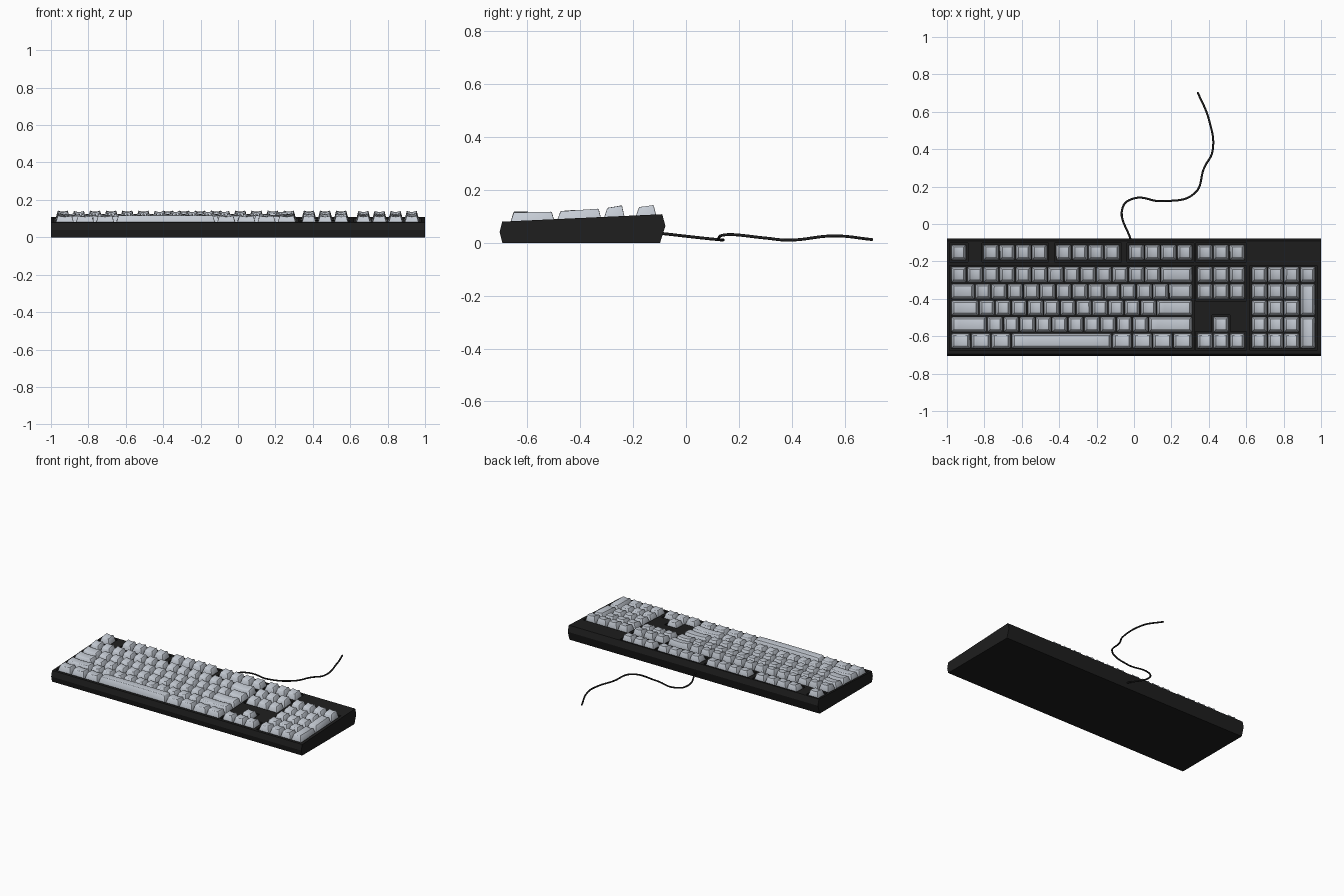
import bpy, bmesh
from mathutils import Vector

if "Cube" in bpy.data.objects:
    bpy.data.objects.remove(bpy.data.objects["Cube"])

U, V = 0.0863, 0.0885            # key pitch across and along
MAIN, NAV, PAD = -0.98, 0.336, 0.627
ROW_Y = [-0.626 + V * i for i in range(5)] + [-0.152]
# height of the key top above the deck: front edge, rear edge
ROW_H = [(0.034, 0.031), (0.031, 0.029), (0.030, 0.032),
         (0.028, 0.033), (0.034, 0.041), (0.032, 0.037)]


def deck(y):
    return 0.08 + 0.0463 * (y + 0.695)


def material(name, rgb):
    m = bpy.data.materials.new(name)
    m.diffuse_color = (*rgb, 1)
    m.use_nodes = True
    m.node_tree.nodes["Principled BSDF"].inputs["Base Color"].default_value = m.diffuse_color
    return m


DARK = material("dark_plastic", (0.013, 0.013, 0.013))
LIGHT = material("key_plastic", (0.56, 0.60, 0.66))


def finish(name, bm, mat):
    bmesh.ops.recalc_face_normals(bm, faces=bm.faces)
    me = bpy.data.meshes.new(name)
    bm.to_mesh(me)
    bm.free()
    ob = bpy.data.objects.new(name, me)
    bpy.context.collection.objects.link(ob)
    if mat:
        me.materials.append(mat)
    return ob


def box(bm, x0, x1, y0, y1, z0, z1):
    vs = bmesh.ops.create_cube(bm, size=1)["verts"]
    for v in vs:
        v.co = Vector((x0 if v.co.x < 0 else x1, y0 if v.co.y < 0 else y1,
                       z0(v.co.y < 0) if v.co.z < 0 else z1))


# case: side profile extruded across x
bm = bmesh.new()
prof = [(-0.695, 0), (-0.705, 0.04), (-0.695, 0.08),
        (-0.09, 0.108), (-0.078, 0.064), (-0.098, 0)]
ends = [[bm.verts.new((x, y, z)) for y, z in prof] for x in (-1, 1)]
for e in ends:
    bm.faces.new(e)
for i in range(6):
    j = (i + 1) % 6
    bm.faces.new((ends[0][i], ends[0][j], ends[1][j], ends[1][i]))
case = finish("case", bm, DARK)

# shallow wells around each key cluster
bm = bmesh.new()


def well(x, w, r0, r1):
    g = 0.006
    y0, y1 = ROW_Y[r0] - V / 2 - g, ROW_Y[r1] + V / 2 + g
    box(bm, x - g, x + w * U + g, y0, y1,
        lambda front: deck(y0 if front else y1) - 0.02, 0.3)


well(MAIN, 15, 0, 4)
well(NAV, 3, 3, 4)
well(NAV, 3, 0, 0)
well(NAV + U, 1, 0, 1)
well(PAD, 4, 0, 4)
for x, w in ((MAIN, 1), (MAIN + 2 * U, 4), (MAIN + 6.5 * U, 4),
             (MAIN + 11 * U, 4), (NAV, 3)):
    well(x, w, 5, 5)
cutter = finish("well_cutter", bm, None)
cutter.hide_render = True
mod = case.modifiers.new("wells", 'BOOLEAN')
mod.object, mod.operation, mod.solver, mod.use_self = cutter, 'DIFFERENCE', 'EXACT', True
bpy.context.view_layer.objects.active = case
bpy.ops.object.modifier_apply(modifier="wells")
bpy.data.objects.remove(cutter)


def key(bm, x, row, w=1, tall=1, dish=0.006):
    """Tapered keycap with a scooped top; x is the left edge of its cell."""
    n, gap = 6, 0.0025
    x0, x1 = x + gap, x + w * U - gap
    y0, y1 = ROW_Y[row] - V / 2 + gap, ROW_Y[row] + V * (tall - 0.5) - gap
    t0, t1 = y0 + 0.016, y1 - 0.012
    hf, hr = ROW_H[row][0], ROW_H[row + tall - 1][1]
    rows = []
    for by, ty, h in ((y0, t0, hf), (y1, t1, hr)):
        base, top = [], []
        for i in range(n + 1):
            f = i / n
            d = dish * (1 - (2 * f - 1) ** 2)
            base.append(bm.verts.new((x0 + (x1 - x0) * f, by, deck(by) - 0.014)))
            top.append(bm.verts.new((x0 + 0.014 + (x1 - x0 - 0.028) * f, ty,
                                     deck(ty) + h - d)))
        rows.append((base, top))
    (fb, ft), (rb, rt) = rows
    for a, b in ((fb, ft), (ft, rt), (rt, rb), (rb, fb)):
        for i in range(n):
            bm.faces.new((a[i], a[i + 1], b[i + 1], b[i]))
    for i in (0, n):
        bm.faces.new((fb[i], ft[i], rt[i], rb[i]))


def key_row(bm, x, row, widths):
    for w in widths:
        key(bm, x, row, w, dish=-0.002 if w > 6 else 0.006)
        x += w * U


def finish_keys(name, bm):
    ob = finish(name, bm, LIGHT)
    bev = ob.modifiers.new("soft_edges", 'BEVEL')
    bev.width, bev.segments, bev.limit_method = 0.003, 2, 'ANGLE'
    bev.angle_limit = 0.7
    bpy.ops.object.select_all(action='DESELECT')
    ob.select_set(True)
    bpy.context.view_layer.objects.active = ob
    bpy.ops.object.modifier_apply(modifier="soft_edges")
    bpy.ops.object.shade_smooth_by_angle(angle=0.6)


# main block
bm = bmesh.new()
for r, widths in enumerate(([1.25] * 3 + [6.25] + [1.25] * 4,
                            [2.25] + [1] * 10 + [2.75],
                            [1.75] + [1] * 11 + [2.25],
                            [1.5] + [1] * 12 + [1.5],
                            [1] * 13 + [2])):
    key_row(bm, MAIN, r, widths)
finish_keys("main_keys", bm)

# function row
bm = bmesh.new()
key(bm, MAIN, 5)
for u in (2, 6.5, 11):
    key_row(bm, MAIN + u * U, 5, [1] * 4)
finish_keys("function_keys", bm)

# navigation and arrow keys
bm = bmesh.new()
for r in (0, 3, 4, 5):
    key_row(bm, NAV, r, [1] * 3)
key(bm, NAV + U, 1)
finish_keys("navigation_keys", bm)

# number pad with two tall keys on its right
bm = bmesh.new()
for r in range(5):
    key_row(bm, PAD, r, [1] * (4 if r == 4 else 3))
for r in (0, 2):
    key(bm, PAD + 3 * U, r, tall=2)
finish_keys("number_pad_keys", bm)

# cable
path = [(-0.016, -0.09, 0.035), (-0.06, 0.09, 0.015), (0, 0.137, 0.011),
        (0.15, 0.122, 0.014), (0.325, 0.165, 0.031), (0.375, 0.30, 0.018),
        (0.42, 0.39, 0.01), (0.40, 0.56, 0.026), (0.34, 0.705, 0.012)]
cu = bpy.data.curves.new("cable", 'CURVE')
cu.dimensions = '3D'
cu.bevel_depth, cu.bevel_resolution, cu.resolution_u = 0.0055, 2, 8
cu.use_fill_caps = True
sp = cu.splines.new('BEZIER')
sp.bezier_points.add(len(path) - 1)
for p, co in zip(sp.bezier_points, path):
    p.co = co
    p.handle_left_type = p.handle_right_type = 'AUTO'
cu.materials.append(DARK)
bpy.context.collection.objects.link(bpy.data.objects.new("cable", cu))
